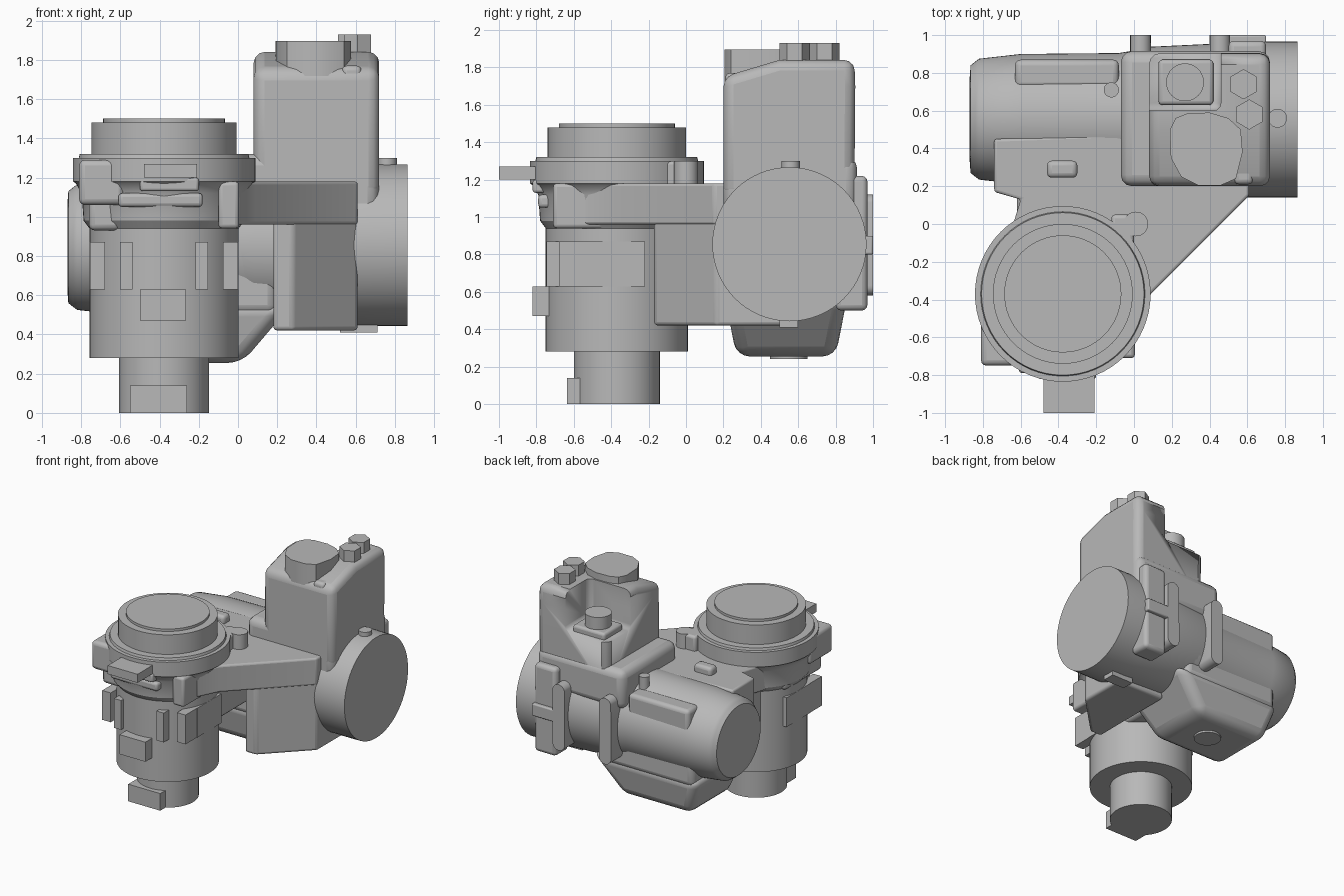
import bpy, bmesh, math
from mathutils import Matrix, Vector

if "Cube" in bpy.data.objects:
    bpy.data.objects.remove(bpy.data.objects["Cube"])

grey = bpy.data.materials.new("cast_grey")
grey.use_nodes = True
tone = (0.48, 0.48, 0.48, 1)
grey.diffuse_color = tone
grey.node_tree.nodes["Principled BSDF"].inputs["Base Color"].default_value = tone


def finish(name, bm, bevel=0.0, segments=3, angle=40):
    """Turn a bmesh into a shaded object with an optional edge rounding."""
    bmesh.ops.recalc_face_normals(bm, faces=bm.faces)
    mesh = bpy.data.meshes.new(name)
    bm.to_mesh(mesh)
    bm.free()
    mesh.materials.append(grey)
    ob = bpy.data.objects.new(name, mesh)
    bpy.context.collection.objects.link(ob)
    if bevel:
        mod = ob.modifiers.new("rounding", "BEVEL")
        mod.width, mod.segments = bevel, segments
        mod.limit_method, mod.angle_limit = "ANGLE", math.radians(angle)
    bpy.ops.object.select_all(action="DESELECT")
    ob.select_set(True)
    bpy.context.view_layer.objects.active = ob
    bpy.ops.object.shade_smooth_by_angle(angle=math.radians(32))
    return ob


def box(name, x, y, z, bevel=0.0):
    bm = bmesh.new()
    bmesh.ops.create_cube(bm, size=1)
    for v in bm.verts:
        v.co = [lo + (hi - lo) * (c + 0.5) for (lo, hi), c in zip((x, y, z), v.co)]
    return finish(name, bm, bevel)


def prism(name, outline, axis, lo, hi, bevel=0.0):
    """Extrude a 2D outline along z (outline in x,y) or x (outline in y,z)."""
    bm = bmesh.new()
    place = (lambda p: (p[0], p[1], lo)) if axis == "z" else (lambda p: (lo, p[0], p[1]))
    face = bm.faces.new([bm.verts.new(place(p)) for p in outline])
    new = bmesh.ops.extrude_face_region(bm, geom=[face])["geom"]
    step = Vector((0, 0, hi - lo)) if axis == "z" else Vector((hi - lo, 0, 0))
    bmesh.ops.translate(bm, vec=step, verts=[g for g in new if isinstance(g, bmesh.types.BMVert)])
    return finish(name, bm, bevel)


def turned(name, profile, center, axis="z", sides=64, spin=0.0):
    """Stack rings of (position along axis, radius) into a closed turned solid."""
    bm = bmesh.new()
    rings = []
    for h, r in profile:
        ring = []
        for i in range(sides):
            a = 2 * math.pi * i / sides + spin
            u, w = center[0] + r * math.cos(a), center[1] + r * math.sin(a)
            ring.append(bm.verts.new((u, w, h) if axis == "z" else (h, u, w)))
        rings.append(ring)
    for a, b in zip(rings, rings[1:]):
        for i in range(sides):
            j = (i + 1) % sides
            bm.faces.new((a[i], a[j], b[j], b[i]))
    bm.faces.new(rings[0])
    bm.faces.new(rings[-1])
    return finish(name, bm)


def slot(name, center, half, length, y):
    """Upright pill-shaped rib standing on the rear."""
    bm = bmesh.new()
    bmesh.ops.create_cone(bm, cap_ends=True, segments=24, radius1=half, radius2=half, depth=y[1] - y[0])
    bmesh.ops.rotate(bm, matrix=Matrix.Rotation(math.pi / 2, 3, "X"), verts=bm.verts)
    for v in bm.verts:
        v.co.z += math.copysign(length / 2 - half, v.co.z)
        v.co += Vector((center[0], (y[0] + y[1]) / 2, center[1]))
    return finish(name, bm)


# Upright regulator barrel
CX, CY = -0.377, -0.37
turned("barrel", [(0, .23), (.28, .23), (.28, .38), (.94, .38), (.98, .41), (1.12, .42),
                  (1.17, .45), (1.18, .465), (1.3, .465), (1.3, .435), (1.32, .43), (1.32, .37),
                  (1.48, .37), (1.48, .31), (1.5, .31)], (CX, CY))
turned("flange_boss", [(1.12, .065), (1.3, .065)], (.01, 0), sides=32)
box("flange_boss_web", (-.12, .0), (-.15, .05), (1.14, 1.3), .02)
box("flange_corner", (-.81, -.58), (-.75, -.45), (1.06, 1.29), .03)
box("collar_corner", (-.76, -.6), (-.68, -.2), (.93, 1.15), .03)
box("collar_front_block", (-.1, .005), (-.71, -.4), (.94, 1.18), .02)
box("front_tab", (-.48, -.21), (-1, -.7), (1.2, 1.27))
box("front_tab_support", (-.5, -.2), (-.82, -.6), (1.13, 1.2), .015)
box("front_ledge", (-.61, -.18), (-.79, -.6), (1.05, 1.12), .02)
box("front_nameplate", (-.5, -.265), (-.82, -.6), (.47, .63))
box("stem_key", (-.55, -.26), (-.635, -.45), (0, .14))
for side, tag in ((1, "left"), (-1, "right")):
    for k, (near, far, reach) in enumerate(((.16, .225, .375), (.30, .377, .31))):
        xs = sorted((CX + side * near, CX + side * far))
        box(f"{tag}_rib_{k}", xs, (CY - reach, CY - .1), (.63, .87))
    xs = sorted((CX + side * .2, CX + side * .38))
    box(f"{tag}_side_panel", xs, (-.53, -.22), (.63, .87))

# Arm joining the barrel to the main body
prism("arm_plate", [(-.74, .17), (-.6, .13), (-.7, -.2), (-.4, -.45), (.0, -.55), (.09, -.37),
                    (.61, .15), (.61, .5), (-.74, .45)], "z", .96, 1.18, .015)
prism("arm_block", [(.18, -.17), (.28, -.17), (.61, .16), (.61, .55), (.18, .55)],
      "z", .42, 1.17, .02)
box("arm_neck", (-.62, -.05), (-.2, .45), (.62, 1.0), .04)
box("plate_pad", (-.46, -.3), (.245, .335), (1.15, 1.24), .025)

# Horizontal housing, narrow on one end and wide on the other
turned("narrow_housing", [(-.87, .22), (-.865, .285), (-.84, .305), (-.82, .32), (-.6, .345),
                          (-.08, .35), (.1, .38), (.3, .38)], (.555, .845), "x")
turned("wide_housing", [(-.05, .345), (.08, .385), (.5, .405), (.6, .412), (.865, .412)],
       (.553, .855), "x")
box("housing_ridge", (-.63, -.08), (.72, .87), (.85, 1.14), .03)
turned("ridge_pin", [(1.0, .04), (1.24, .04)], (-.12, .71), sides=24)
box("rear_ear", (.5, .7), (.8, .97), (.5, 1.22), .03)
for x in (.035, .455):
    slot("rear_rib", (x, .85), .055, .54, (.85, 1.0))
box("rear_cross_rib", (.48, .7), (.9, 1.0), (.8, .9), .01)
turned("top_nub", [(1.2, .05), (1.3, .05)], (.76, .56), sides=24)
box("bottom_pad", (.52, .71), (.5, .6), (.41, .5))

# Sump beneath the narrow housing
bm = bmesh.new()
bmesh.ops.create_cube(bm, size=1)
for v in bm.verts:
    low = v.co.z < 0
    v.co.x = (-.6 if low else -.7) if v.co.x < 0 else (.02 if low else .28)
    v.co.y = (.27 if low else .21) if v.co.y < 0 else (.8 if low else .86)
    v.co.z = .255 if low else .56
finish("sump", bm, .07, 4, 30)
box("sump_wall", (-.66, .2), (.22, .85), (.5, .85), .05)
turned("drain_boss", [(.24, .1), (.35, .1)], (-.25, .55), sides=40)

# Upper control block with its open corner
block = prism("control_block", [(.2, 1.1), (.9, 1.1), (.905, 1.7), (.9, 1.84), (.5, 1.84),
                                (.2, 1.75)], "x", .08, .72, .055)
cutter = box("corner_cutter", (-.1, .46), (.6, 1.1), (1.52, 2.1), .04)
cutter.hide_render = True
cutter.hide_viewport = True
cut = block.modifiers.new("open_corner", "BOOLEAN")
cut.operation, cut.object, cut.solver = "DIFFERENCE", cutter, "EXACT"
box("block_shelf", (-.07, .72), (.2, .915), (1.0, 1.32), .06)
box("solenoid_base", (.13, .42), (.63, .87), (1.5, 1.57), .02)
turned("solenoid_pin", [(1.55, .1), (1.67, .1)], (.27, .75), sides=40)

# Cap and bolts on the control block
prism("filler_cap", [(.19, .5), (.195, .35), (.25, .25), (.34, .205), (.46, .205), (.54, .24),
                     (.575, .38), (.565, .5), (.5, .56), (.4, .59), (.28, .585), (.22, .56)],
      "z", 1.6, 1.895)
for n, (x, y) in enumerate(((.58, .74), (.61, .58))):
    turned(f"hex_bolt_{n}", [(1.75, .08), (1.93, .08)], (x, y), sides=6, spin=math.pi / 6)
box("corner_lug", (.53, .63), (.21, .33), (1.69, 1.77), .025)
